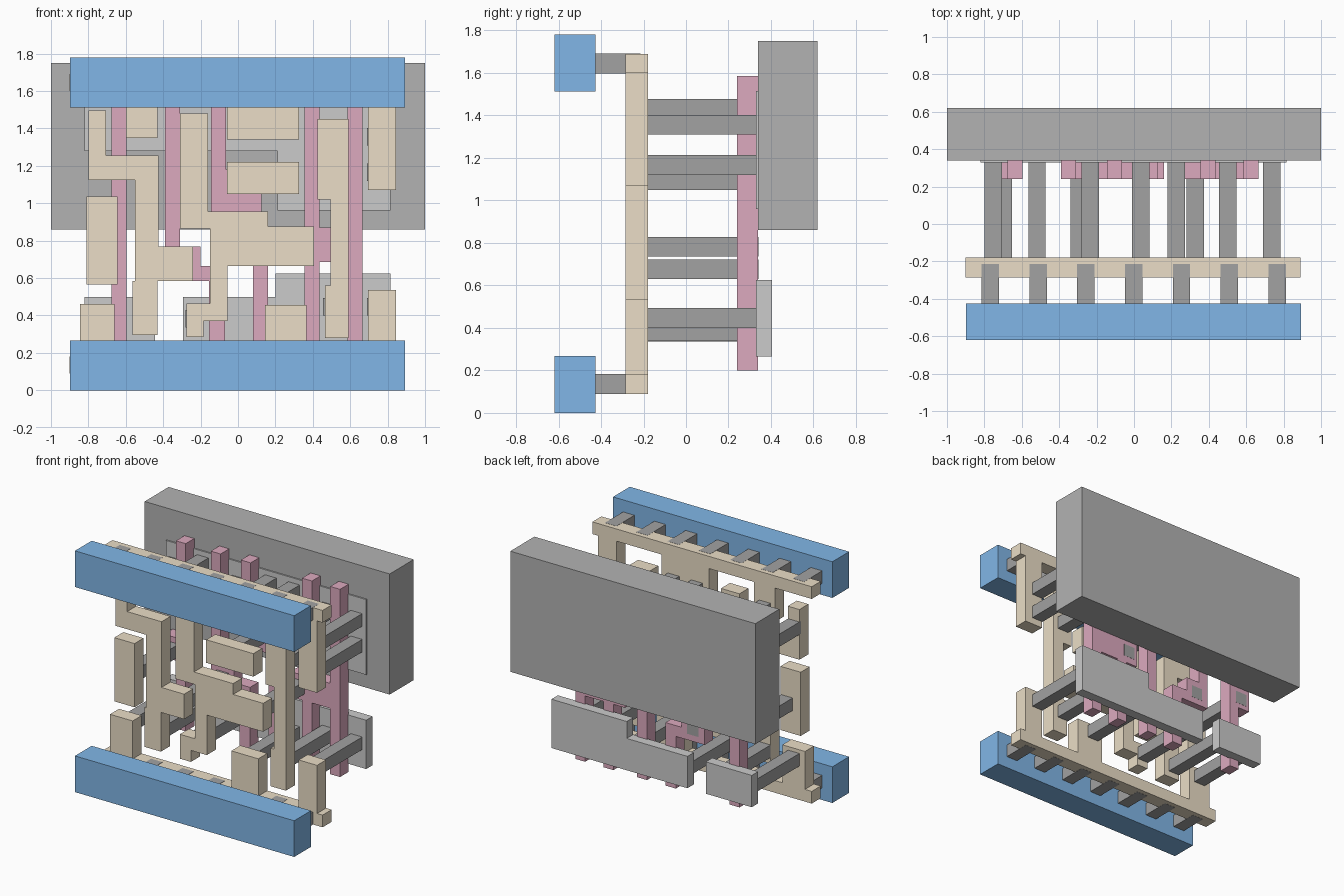
import bpy, bmesh


def material(name, rgb):
    m = bpy.data.materials.new(name)
    m.diffuse_color = (*rgb, 1)
    return m


BLUE = material("blue_metal", (0.22, 0.47, 0.80))
TAN = material("tan_interconnect", (0.83, 0.73, 0.57))
PINK = material("pink_gate", (0.72, 0.40, 0.52))
WELL = material("well_grey", (0.45, 0.45, 0.45))
LIGHT = material("light_grey", (0.62, 0.62, 0.62))
DARK = material("contact_grey", (0.36, 0.36, 0.36))


def slab(name, rects, y0, y1, mat):
    """Solid union of (x0, x1, z0, z1) rectangles, extruded from y0 to y1."""
    xs = sorted({v for r in rects for v in r[:2]})
    zs = sorted({v for r in rects for v in r[2:]})
    cells = {(i, k) for i in range(len(xs) - 1) for k in range(len(zs) - 1)
             if any(a <= xs[i] and xs[i + 1] <= b and c <= zs[k] and zs[k + 1] <= d
                    for a, b, c, d in rects)}
    bm = bmesh.new()
    verts = {}

    def vert(i, k, y):
        if (i, k, y) not in verts:
            verts[i, k, y] = bm.verts.new((xs[i], y, zs[k]))
        return verts[i, k, y]

    for i, k in sorted(cells):
        ring = [(i, k), (i + 1, k), (i + 1, k + 1), (i, k + 1)]
        for y in (y0, y1):
            bm.faces.new([vert(*p, y) for p in ring])
        for n, step in enumerate([(0, -1), (1, 0), (0, 1), (-1, 0)]):
            if (i + step[0], k + step[1]) not in cells:
                p, q = ring[n], ring[(n + 1) % 4]
                bm.faces.new([vert(*p, y0), vert(*p, y1), vert(*q, y1), vert(*q, y0)])
    bmesh.ops.recalc_face_normals(bm, faces=bm.faces)
    bmesh.ops.dissolve_limit(bm, angle_limit=0.01, verts=bm.verts, edges=bm.edges)
    mesh = bpy.data.meshes.new(name)
    bm.to_mesh(mesh)
    bm.free()
    mesh.materials.append(mat)
    ob = bpy.data.objects.new(name, mesh)
    bpy.context.collection.objects.link(ob)
    return ob


# Well block and diffusion plates at the back
slab("well", [(-1, 1, 0.86, 1.75)], 0.34, 0.62, WELL)
slab("upper_diffusion", [(-0.82, 0.815, 1.28, 1.515), (0.21, 0.815, 0.96, 1.515)],
     0.33, 0.405, LIGHT)
slab("lower_diffusion_left", [(-0.82, -0.445, 0.265, 0.5)], 0.33, 0.405, LIGHT)
slab("lower_diffusion_right", [(-0.295, 0.815, 0.265, 0.5), (0.2, 0.815, 0.265, 0.625)],
     0.33, 0.405, LIGHT)

# Pink gate strips
B, T = 0.2, 1.585
gates = {
    "gate_input": [(-0.675, -0.595, B, T), (-0.77, -0.595, 0.7, 0.87)],
    "gate_stepped_left": [(-0.39, -0.31, 0.585, T), (-0.39, -0.2, 0.585, 0.77),
                          (-0.39, -0.07, 0.585, 0.665), (-0.155, -0.07, B, 0.665)],
    "gate_stepped_middle": [(-0.145, -0.065, 0.955, T), (-0.145, 0.125, 0.955, 1.18),
                            (0.08, 0.125, 0.94, 1.0), (0.08, 0.16, B, 0.95)],
    "gate_output_pair": [(0.355, 0.435, B, T), (0.585, 0.665, B, T),
                         (0.26, 0.665, 0.685, 0.87)],
}
for name, rects in gates.items():
    slab(name, rects, 0.24, 0.34, PINK)

# Tan interconnect layer
tan = {
    "upper_comb": [(-0.9, 0.89, 1.6, 1.69), (-0.6, -0.43, 1.35, 1.69),
                   (-0.06, 0.325, 1.34, 1.69), (0.695, 0.845, 1.07, 1.69)],
    "lower_comb": [(-0.9, 0.89, 0.09, 0.18), (-0.845, -0.66, 0.09, 0.46),
                   (0.145, 0.365, 0.09, 0.455), (0.695, 0.845, 0.09, 0.535)],
    "left_bar": [(-0.81, -0.645, 0.565, 1.035)],
    "left_zigzag": [(-0.8, -0.705, 1.125, 1.495), (-0.8, -0.425, 1.125, 1.255),
                    (-0.55, -0.425, 0.585, 1.255), (-0.55, -0.24, 0.585, 0.77),
                    (-0.565, -0.43, 0.295, 0.585)],
    "middle_branch": [(-0.31, -0.16, 0.865, 1.48), (-0.31, 0.16, 0.865, 0.955),
                      (-0.15, 0.16, 0.665, 0.955), (-0.15, 0.405, 0.665, 0.875),
                      (-0.15, -0.055, 0.37, 0.665), (-0.275, -0.055, 0.37, 0.4),
                      (-0.275, -0.15, 0.37, 0.465), (-0.275, -0.185, 0.285, 0.465)],
    "middle_bar": [(-0.06, 0.325, 1.05, 1.22)],
    "right_bar": [(0.425, 0.59, 1.02, 1.45), (0.495, 0.59, 0.28, 1.45),
                  (0.465, 0.59, 0.28, 0.56)],
}
for name, rects in tan.items():
    slab(name, rects, -0.285, -0.18, TAN)

# Long contacts from the tan layer to the back: (x0, z0)
W = 0.093
contacts = [(-0.8, 1.31), (-0.565, 1.385), (-0.28, 1.31), (-0.01, 1.385), (0.18, 1.385),
            (0.455, 1.31), (0.455, 1.12), (0.69, 1.31), (0.69, 1.12),
            (-0.745, 0.735), (-0.34, 0.63), (-0.01, 1.05), (0.282, 0.735),
            (-0.8, 0.34), (-0.565, 0.34), (-0.28, 0.335), (0.18, 0.34),
            (0.455, 0.4), (0.69, 0.4)]
for x, z in contacts:
    slab("long_contact", [(x, x + W, z, z + W)], -0.2, 0.341, DARK)

# Front rails and the short contacts behind them
for name, z in (("lower_rail", 0.0), ("upper_rail", 1.513)):
    slab(name, [(-0.897, 0.893, z, z + 0.267)], -0.62, -0.425, BLUE)
for i in range(7):
    x = -0.768 + i * 0.2555 - W / 2
    for z in (0.089, 1.598):
        slab("short_contact", [(x, x + W, z, z + W)], -0.425, -0.215, DARK)
